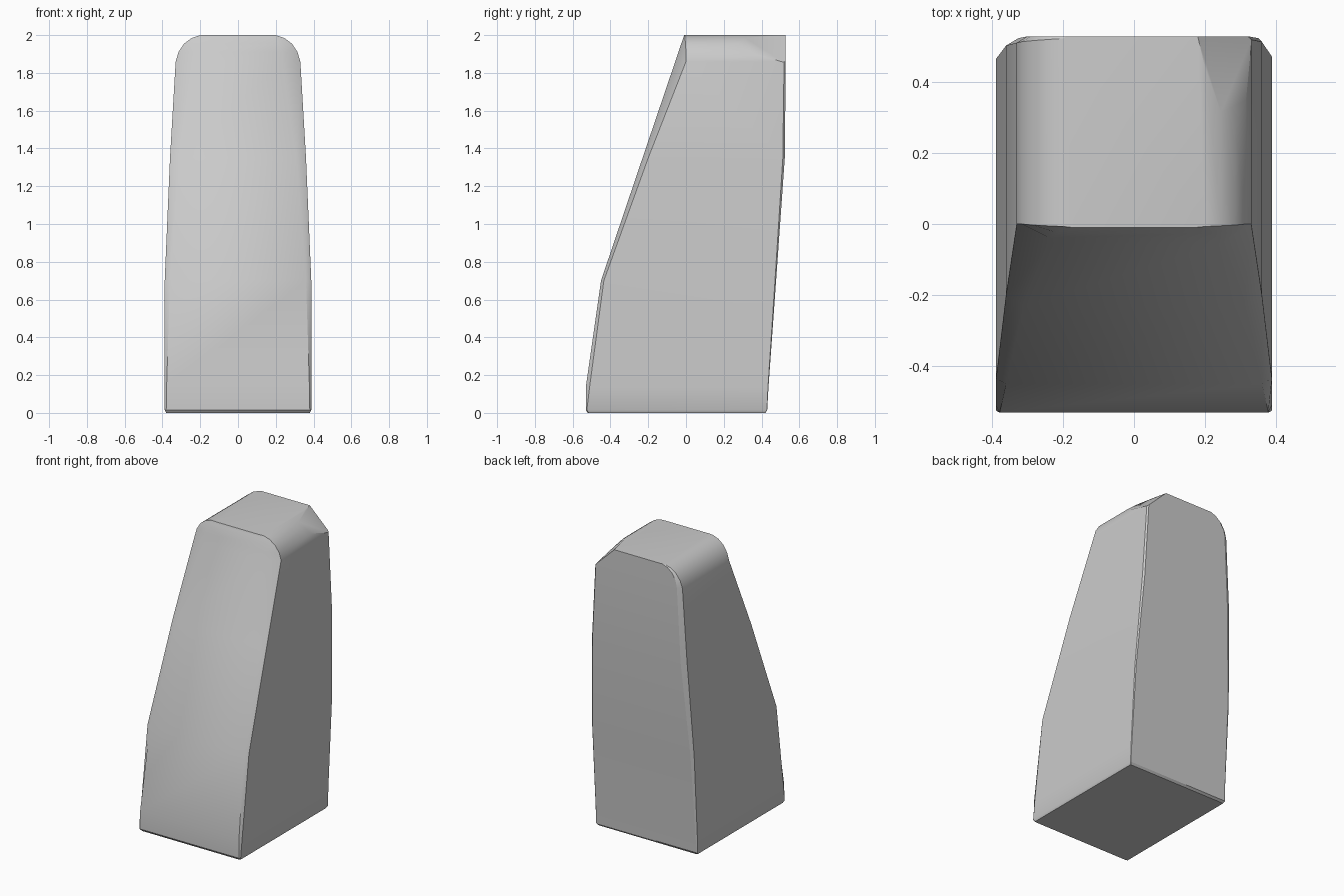
import bpy
import bmesh
import math
from mathutils import Vector

default_cube = bpy.data.objects.get("Cube")
if default_cube:
    bpy.data.objects.remove(default_cube, do_unlink=True)

# Plain grey material
grey = bpy.data.materials.new("light_grey")
grey.use_nodes = True
colour = (0.6, 0.6, 0.6, 1)
grey.diffuse_color = colour
grey.node_tree.nodes["Principled BSDF"].inputs["Base Color"].default_value = colour

# Levels: height, half width, front panel half width,
# front middle y, front corner y, back y, back chamfer
LEVELS = [
    (0, .38, .37, -.52, -.515, .42, .005),
    (.015, .388, .38, -.53, -.525, .43, .005),
    (.14, .388, .378, -.53, -.51, .437, .01),
    (.7, .388, .36, -.45, -.435, .477, .02),
    (1.35, .36, .31, -.23, -.2, .523, .035),
    (1.86, .33, .24, -.057, 0, .528, .03),
    (1.91, .315, .235, -.04, 0, .528, .025),
    (1.955, .285, .215, -.025, -.003, .528, .02),
    (1.985, .245, .2, -.014, -.005, .528, .015),
    (2, .2, .17, -.01, -.007, .528, .01),
]


def section(bm, z, width, panel, front, corner, back, chamfer):
    """One horizontal cross-section, counterclockwise seen from above."""
    small = chamfer * .3
    outline = [
        (-width, corner), (-panel, front), (panel, front), (width, corner),
        (width, back - small), (width - small, back),
        (chamfer - width, back), (-width, back - chamfer * .6),
    ]
    return [bm.verts.new((x, y, z)) for x, y in outline]


# Tapered block lofted through its cross-sections
bm = bmesh.new()
rings = [section(bm, *level) for level in LEVELS]
for low, high in zip(rings, rings[1:]):
    for i in range(len(low)):
        j = (i + 1) % len(low)
        bm.faces.new((low[i], low[j], high[j], high[i]))
bm.faces.new(rings[0][::-1])
bm.faces.new(rings[-1])

# Clipped facet on the upper back left corner
a, b, c = Vector((.18, .525, 2)), Vector((.325, .525, 1.86)), Vector((.275, .385, 1.94))
normal = (b - a).cross(c - a)
if normal.z < 0:
    normal.negate()
cut = bmesh.ops.bisect_plane(
    bm, geom=bm.verts[:] + bm.edges[:] + bm.faces[:],
    plane_co=a, plane_no=normal, clear_outer=True)
rim = [e for e in bm.edges if e.is_boundary]
bmesh.ops.holes_fill(bm, edges=rim, sides=0)
bmesh.ops.recalc_face_normals(bm, faces=bm.faces[:])

mesh = bpy.data.meshes.new("tapered_block")
bm.to_mesh(mesh)
bm.free()
mesh.materials.append(grey)
block = bpy.data.objects.new("tapered_block", mesh)
bpy.context.collection.objects.link(block)

# Smooth shading with sharp outer edges
bpy.ops.object.select_all(action="DESELECT")
block.select_set(True)
bpy.context.view_layer.objects.active = block
bpy.ops.object.shade_smooth_by_angle(angle=math.radians(30))
